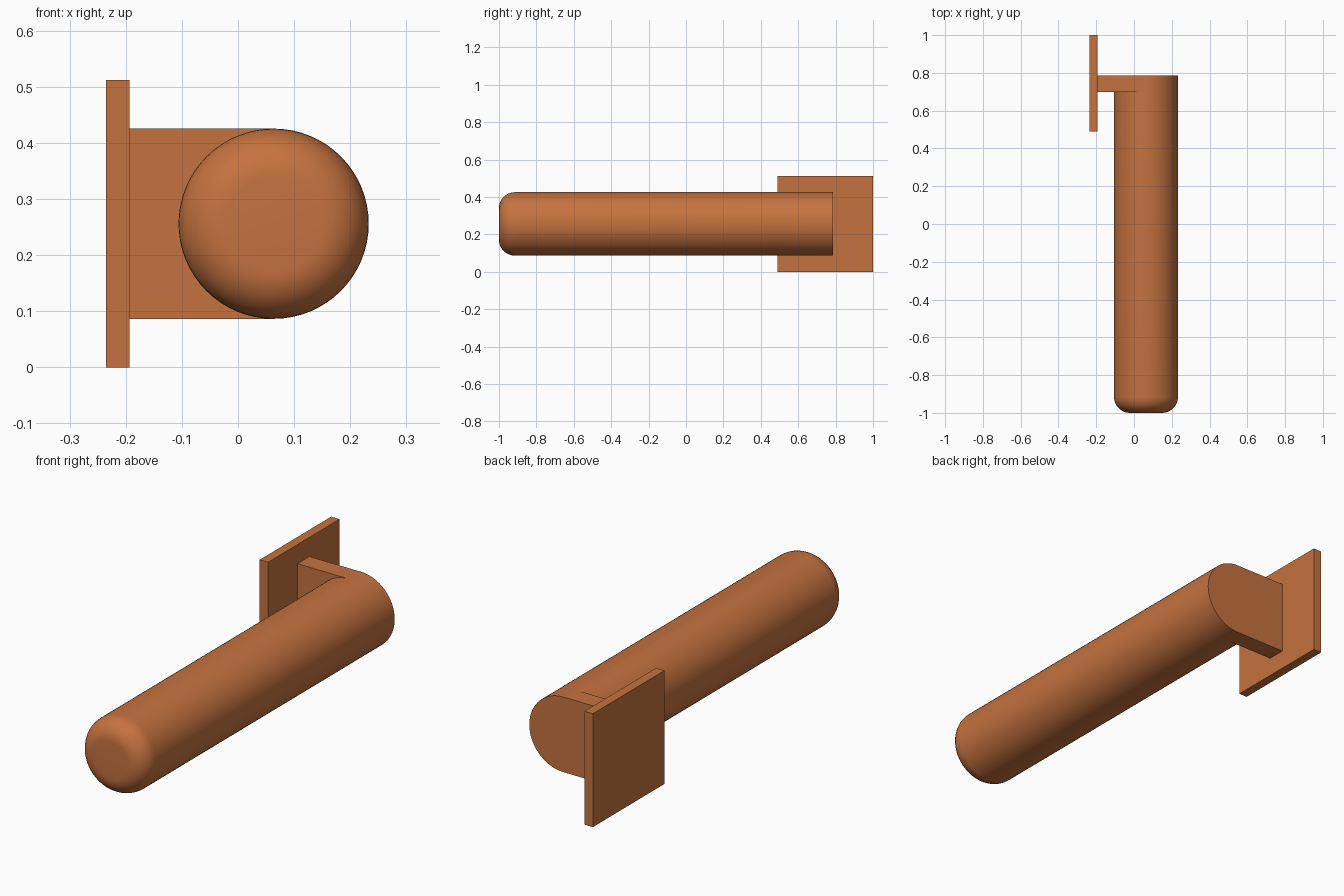
import bpy, bmesh
from math import sin, cos, pi, radians

if "Cube" in bpy.data.objects:
    bpy.data.objects.remove(bpy.data.objects["Cube"])

CX, CZ, R = 0.0635, 0.256, 0.1695      # grip axis and radius
FILLET = 0.085                         # rounded grip tip
Y_TIP, Y_ARM, Y_BACK = -1.0, 0.70, 0.785
PLATE_X0, PLATE_X1 = -0.235, -0.193
SEG, STEPS = 64, 10

mat = bpy.data.materials.new("copper")
mat.diffuse_color = (0.56, 0.17, 0.05, 1)
mat.use_nodes = True
mat.node_tree.nodes["Principled BSDF"].inputs["Base Color"].default_value = mat.diffuse_color


def finish(bm, name, smooth=False):
    bmesh.ops.recalc_face_normals(bm, faces=bm.faces)
    me = bpy.data.meshes.new(name)
    bm.to_mesh(me)
    bm.free()
    ob = bpy.data.objects.new(name, me)
    bpy.context.collection.objects.link(ob)
    me.materials.append(mat)
    if smooth:
        bpy.ops.object.select_all(action='DESELECT')
        ob.select_set(True)
        bpy.context.view_layer.objects.active = ob
        bpy.ops.object.shade_smooth_by_angle(angle=radians(30))
    return ob


# Grip: rings from the flat tip through the fillet to the arm
bm = bmesh.new()


def ring(r, y):
    # starts at the bottom, runs up the right side, then down the left
    return [bm.verts.new((CX + r * sin(2 * pi * i / SEG), y,
                          CZ - r * cos(2 * pi * i / SEG))) for i in range(SEG)]


rings = []
for k in range(STEPS + 1):
    a = pi / 2 * k / STEPS
    rings.append(ring(R - FILLET + FILLET * sin(a), Y_TIP + FILLET * (1 - cos(a))))
rings.append(ring(R, Y_ARM))
bm.faces.new(rings[0])
for a, b in zip(rings, rings[1:]):
    for i in range(SEG):
        j = (i + 1) % SEG
        bm.faces.new((a[i], a[j], b[j], b[i]))

# Arm: half-round outline joined to the grip, running left to the plate
end, half = rings[-1], SEG // 2
corners = [bm.verts.new((PLATE_X1, Y_ARM, CZ + s * R)) for s in (1, -1)]
outline = end[:half + 1] + corners
back = [bm.verts.new((v.co.x, Y_BACK, v.co.z)) for v in outline]
n = len(outline)
for i in range(n):
    j = (i + 1) % n
    if i != half + 1:                  # side hidden against the plate
        bm.faces.new((outline[i], outline[j], back[j], back[i]))
bm.faces.new(back)
bm.faces.new(end[half:] + [end[0], corners[1], corners[0]])
finish(bm, "lever_handle", smooth=True)

# Square mounting plate
bm = bmesh.new()
bmesh.ops.create_cube(bm, size=1)
bmesh.ops.scale(bm, vec=(PLATE_X1 - PLATE_X0, 0.51, 0.512), verts=bm.verts)
bmesh.ops.translate(bm, vec=((PLATE_X0 + PLATE_X1) / 2, 0.745, 0.256), verts=bm.verts)
finish(bm, "mounting_plate")
